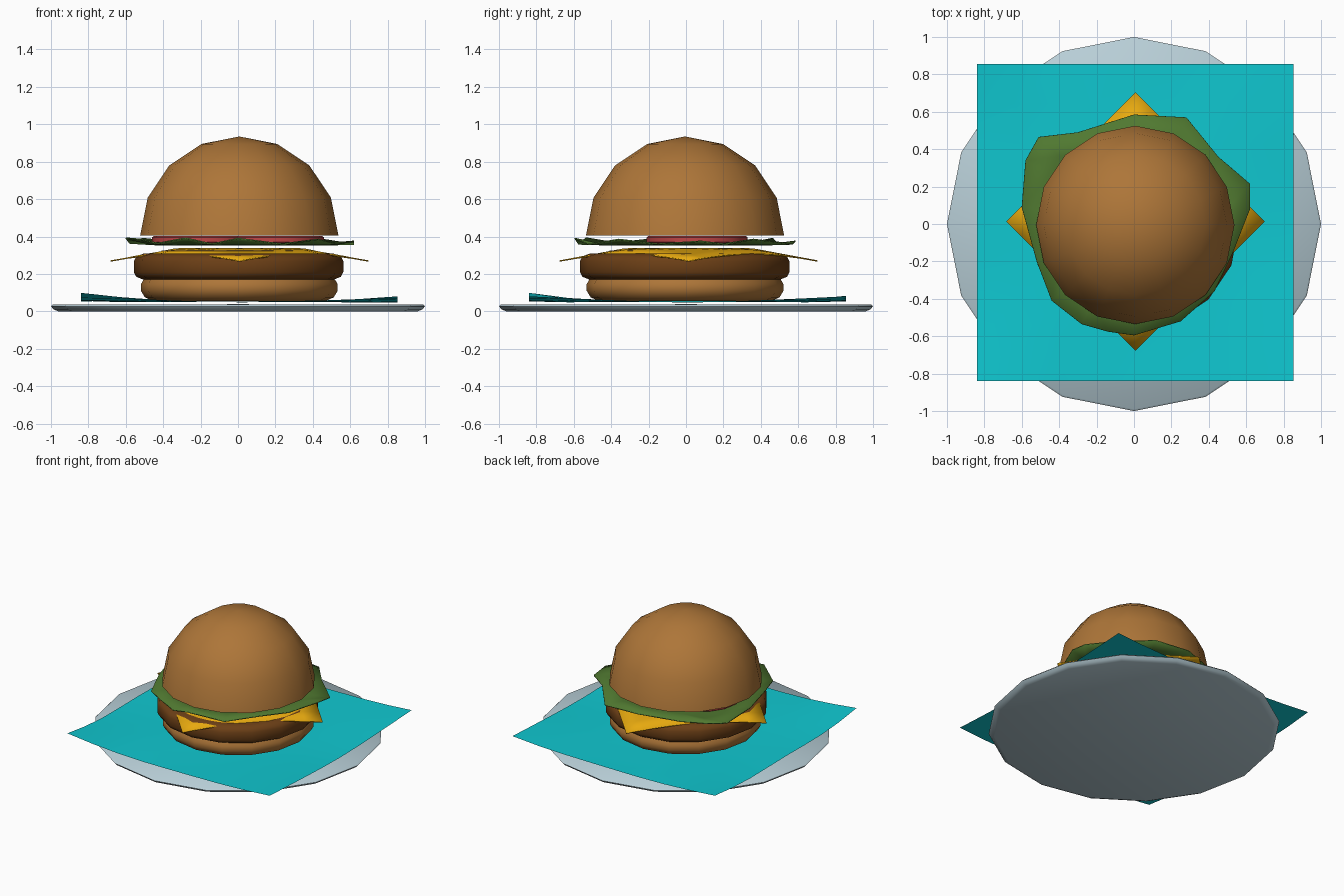
import bpy, bmesh, math

if "Cube" in bpy.data.objects:
    bpy.data.objects.remove(bpy.data.objects["Cube"])

def material(name, rgb):
    m = bpy.data.materials.new(name)
    m.diffuse_color = (*rgb, 1)
    m.use_nodes = True
    m.node_tree.nodes["Principled BSDF"].inputs["Base Color"].default_value = m.diffuse_color
    return m

BUN = material("bun", (0.42, 0.18, 0.04))
MEAT = material("meat", (0.15, 0.05, 0.008))
CHEESE = material("cheese", (0.80, 0.40, 0.005))
LEAF = material("leaf", (0.08, 0.19, 0.03))
RED = material("red", (0.52, 0.06, 0.06))
PINK = material("pink", (0.60, 0.30, 0.32))
CLOTH = material("cloth", (0.005, 0.58, 0.64))
CHINA = material("china", (0.48, 0.62, 0.68))

def finish(name, bm, mat, angle=50, loc=(0, 0, 0), thickness=0):
    bmesh.ops.recalc_face_normals(bm, faces=bm.faces)
    me = bpy.data.meshes.new(name)
    bm.to_mesh(me)
    bm.free()
    ob = bpy.data.objects.new(name, me)
    ob.location = loc
    bpy.context.collection.objects.link(ob)
    me.materials.append(mat)
    if thickness:
        s = ob.modifiers.new("thickness", "SOLIDIFY")
        s.thickness, s.offset = thickness, 0
    bpy.ops.object.select_all(action="DESELECT")
    ob.select_set(True)
    bpy.context.view_layer.objects.active = ob
    bpy.ops.object.shade_smooth_by_angle(angle=math.radians(angle))
    return ob

def lathe(name, profile, mat, loc=(0, 0, 0), sides=16, angle=50):
    """Turn a list of (radius, z) into a round solid."""
    bm = bmesh.new()
    vs = [bm.verts.new((r, 0, z)) for r, z in profile]
    es = [bm.edges.new(p) for p in zip(vs, vs[1:])]
    bmesh.ops.spin(bm, geom=vs + es, cent=(0, 0, 0), axis=(0, 0, 1),
                   angle=math.tau, steps=sides, use_merge=True)
    bmesh.ops.remove_doubles(bm, verts=bm.verts, dist=1e-4)
    return finish(name, bm, mat, angle, loc)

def sheet(name, half, n, height, mat, loc, turn=0, thickness=0):
    """Square sheet whose height follows a function of x and y."""
    bm = bmesh.new()
    bmesh.ops.create_grid(bm, x_segments=n, y_segments=n, size=half)
    c, s = math.cos(turn), math.sin(turn)
    for v in bm.verts:
        x, y = v.co.x, v.co.y
        v.co = (c * x - s * y, s * x + c * y, 0)
        v.co.z = height(v.co.x, v.co.y)
    return finish(name, bm, mat, 60, loc, thickness)

# plate
lathe("plate", [(0, 0), (0.96, 0), (0.985, 0.01), (1, 0.027), (0.99, 0.037), (0, 0.038)], CHINA)

# napkin with lifted corners and rippled edges
def napkin_height(x, y):
    u, v = x / 0.847, y / 0.847
    corner = abs(u * v) ** 2
    lift = 0.046 if u < 0 and v < 0 else 0.03
    edge = max(abs(u), abs(v)) ** 3
    return 0.051 + lift * corner + 0.009 * edge * math.sin(5 * u + 1) * math.cos(5 * v)

sheet("napkin", 0.847, 8, napkin_height, CLOTH, (0.007, 0.008, 0))

# buns
C = (0.007, -0.005, 0)
lathe("bottom_bun", [(0, 0.055), (0.46, 0.055), (0.505, 0.075), (0.526, 0.11),
                     (0.526, 0.145), (0.512, 0.17), (0, 0.17)], BUN, C)
R, Z = 0.53, 0.405
dome = [(R * math.cos(a), Z + R * math.sin(a)) for a in (i * math.pi / 8 for i in range(4))]
lathe("top_bun", [(0, Z)] + dome + [(0, Z + R)], BUN, C)

# patty
lathe("patty", [(0, 0.17), (0.51, 0.17), (0.547, 0.185), (0.56, 0.21), (0.56, 0.268),
                (0.547, 0.294), (0.51, 0.308), (0, 0.308)], MEAT, (0.003, -0.007, 0))

# ham slice
lathe("ham_slice", [(0, 0.308), (0.41, 0.308), (0.41, 0.325), (0, 0.325)], PINK)

# cheese with drooping corners
def droop(x, y):
    return 0.336 - 0.067 * max(0, (math.hypot(x, y) - 0.33) / 0.36)

sheet("cheese_slice", 0.69 / math.sqrt(2), 8, droop, CHEESE, (0.008, 0.014, 0), math.pi / 4, 0.007)

# lettuce: irregular rim (x, y, z) filled with two inner rings
RIM = [(0, .585, .375), (.28, .57, .36), (.45, .36, .385), (.62, .215, .358), (.62, .08, .375),
       (.53, -.15, .36), (.43, -.36, .385), (.25, -.52, .358), (0, -.595, .39),
       (-.14, -.575, .36), (-.28, -.535, .392), (-.44, -.41, .362), (-.52, -.2, .385),
       (-.6, .09, .392), (-.58, .34, .365), (-.51, .465, .39), (-.3, .49, .36)]
bm = bmesh.new()
rings = [[bm.verts.new((x * k, y * k, 0.356 + (z - 0.356) * w)) for x, y, z in RIM]
         for k, w in ((1, 1), (0.78, 0.1), (0.4, 0))]
n = len(RIM)
for a, b in zip(rings, rings[1:]):
    for i in range(n):
        j = (i + 1) % n
        bm.faces.new((a[i], a[j], b[j], b[i]))
bm.faces.new(rings[-1])
finish("lettuce", bm, LEAF, 30, thickness=0.007)

# tomato slices side by side
for i, x in enumerate((-0.19, 0.19)):
    lathe(f"tomato_slice_{i + 1}", [(0, 0.362), (0.26, 0.362), (0.27, 0.37), (0.27, 0.395),
                                    (0.26, 0.403), (0, 0.403)], RED, (x, 0.06, 0))
